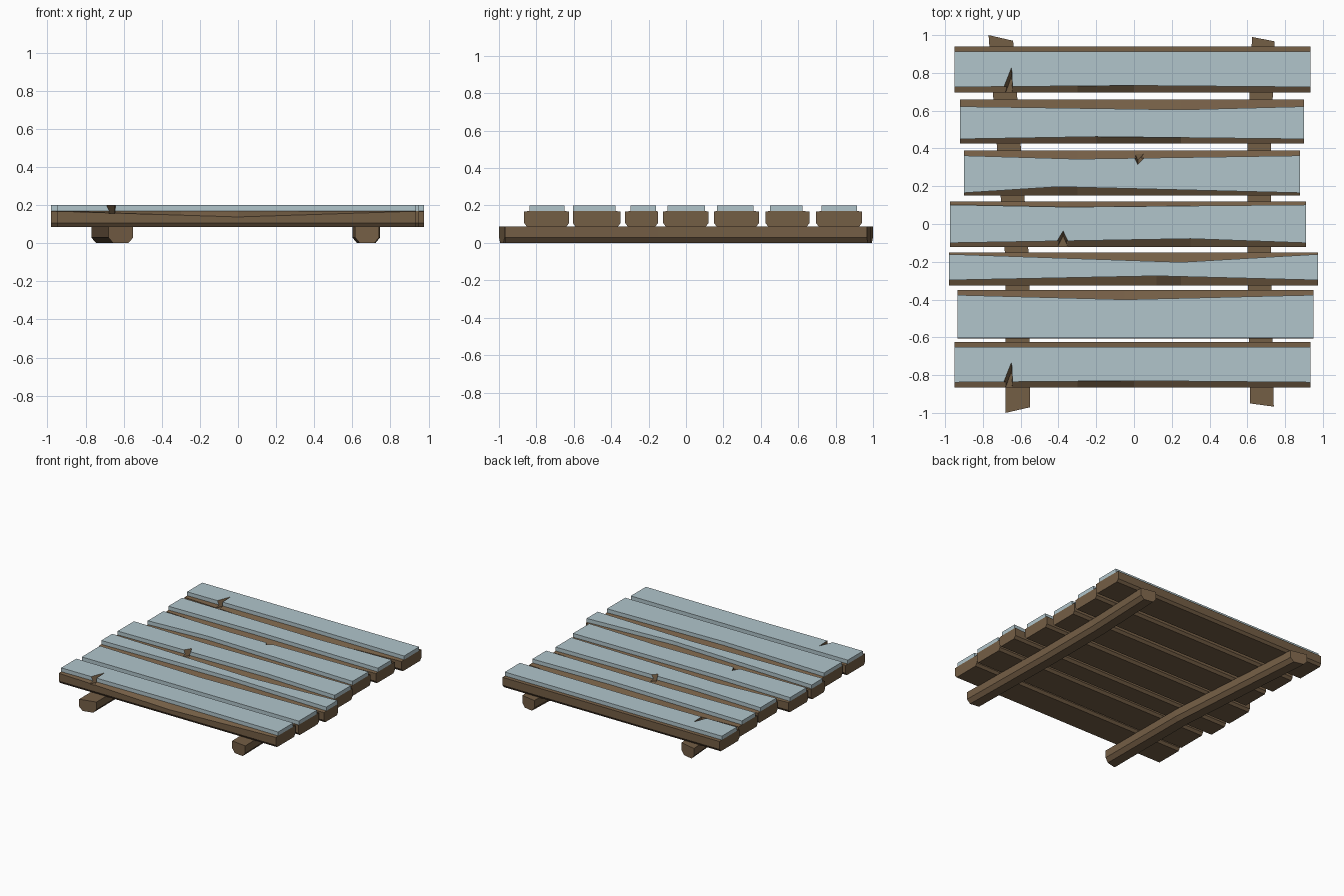
import bpy, bmesh

if "Cube" in bpy.data.objects:
    bpy.data.objects.remove(bpy.data.objects["Cube"])


def material(name, rgb):
    m = bpy.data.materials.new(name)
    m.diffuse_color = (*rgb, 1)
    m.use_nodes = True
    m.node_tree.nodes["Principled BSDF"].inputs["Base Color"].default_value = m.diffuse_color
    return m


WOOD = material("weathered brown wood", (0.175, 0.112, 0.06))
PALE = material("pale blue grey", (0.44, 0.56, 0.60))


def loft(name, sections, mats, face_mat=0):
    """Skin a list of matching closed sections and cap both ends."""
    bm = bmesh.new()
    rings = [[bm.verts.new(p) for p in s] for s in sections]
    n = len(rings[0])
    for a, b in zip(rings, rings[1:]):
        for i in range(n):
            j = (i + 1) % n
            bm.faces.new((a[i], a[j], b[j], b[i]))
    bm.faces.new(rings[0])
    bm.faces.new(rings[-1])
    bmesh.ops.recalc_face_normals(bm, faces=bm.faces)
    for f in bm.faces:
        f.material_index = face_mat
    me = bpy.data.meshes.new(name)
    bm.to_mesh(me)
    bm.free()
    for m in mats:
        me.materials.append(m)
    ob = bpy.data.objects.new(name, me)
    bpy.context.collection.objects.link(ob)
    return ob


# Planks: x0, x1, y0, y1, front (ledge, worn spot x, wear), back (same)
PLANKS = [
    (-.95, .935, .695, .94, (.03, .0, .008), (.027, -.3, .0)),
    (-.92, .90, .425, .66, (.025, -.2, .012), (.038, .25, .017)),
    (-.90, .88, .15, .39, (.015, -.4, .032), (.028, -.3, .018)),
    (-.975, .91, -.122, .12, (.022, .3, .022), (.018, -.35, .012)),
    (-.98, .975, -.325, -.15, (.028, .12, .022), (.010, .25, .042)),
    (-.935, .95, -.605, -.35, (.002, .0, .0), (.026, -.05, .024)),
    (-.95, .935, -.865, -.625, (.027, .0, .008), (.025, -.3, .0)),
]
# Splits in the planks: plank number, left x, right x, edge y, tip x, tip y
NOTCHES = [(0, -.715, -.64, .70, -.648, .84), (6, -.715, -.64, -.86, -.648, -.72),
           (2, -.03, .13, .38, .02, .31), (3, -.44, -.32, -.11, -.375, -.03)]

Z0, ZW, ZT = .086, .17, .20
parts = []
for k, (x0, x1, y0, y1, fr, bk) in enumerate(PLANKS):
    def worn(x, side):
        px = side[1]
        t = (x - x0) / (px - x0) if x <= px else (x1 - x) / (x1 - px)
        return side[0] + side[2] * t, .002 + (.03 * t if side[2] else 0)

    wood, cap = [], []
    for x in [x0] + sorted({fr[1], bk[1]}) + [x1]:
        (f, cf), (b, cb) = worn(x, fr), worn(x, bk)
        sec = [(y0 + .015, Z0), (y1 - .015, Z0), (y1, Z0 + .02), (y1, ZW - cb),
               (y1 - b, ZW), (y0 + f, ZW), (y0, ZW - cf), (y0, Z0 + .02)]
        wood.append([(x, *p) for p in sec])
        cap.append([(x, y0 + f, ZW), (x, y1 - b, ZW), (x, y1 - b, ZT), (x, y0 + f, ZT)])
    parts.append((loft(f"plank_{k+1}", wood, [WOOD, WOOD]),
                  loft(f"plank_top_layer_{k+1}", cap, [PALE, WOOD])))

# Wedge-shaped splits, wood coloured inside
for k, xa, xb, ye, xt, yt in NOTCHES:
    ym = ye + (yt - ye) * .6
    ye -= .03 if yt > ye else -.03
    low = [(xa * .6 + xt * .4, ye, .155), (xb * .6 + xt * .4, ye, .155), (xt, ym, .155)]
    high = [(xa, ye, .21), (xb, ye, .21), (xt, yt, .21)]
    cutter = loft(f"split_cutter_{k+1}", [low, high], [PALE, WOOD], 1)
    cutter.hide_render = True
    cutter.display_type = 'WIRE'
    for ob in parts[k]:
        mod = ob.modifiers.new("split", 'BOOLEAN')
        mod.operation = 'DIFFERENCE'
        mod.solver = 'EXACT'
        mod.object = cutter


# Support beams: slightly crooked, skewed ends; stations (left x, right x, left y, right y)
def beam(name, stations):
    secs = []
    for xl, xr, yl, yr in stations:
        def P(t, z):
            return (xl + (xr - xl) * t, yl + (yr - yl) * t, z)
        secs.append([P(.2, 0), P(.8, 0), P(1, .03), P(1, .088), P(0, .088), P(0, .03)])
    loft(name, secs, [WOOD])


beam("left_beam", [(-.68, -.55, -1, -.97), (-.68, -.555, -.2, -.2), (-.77, -.64, 1, .97)])
beam("right_beam", [(.615, .74, -.95, -.967), (.60, .725, -.15, -.15),
                    (.60, .725, .4, .4), (.625, .745, .99, .967)])
